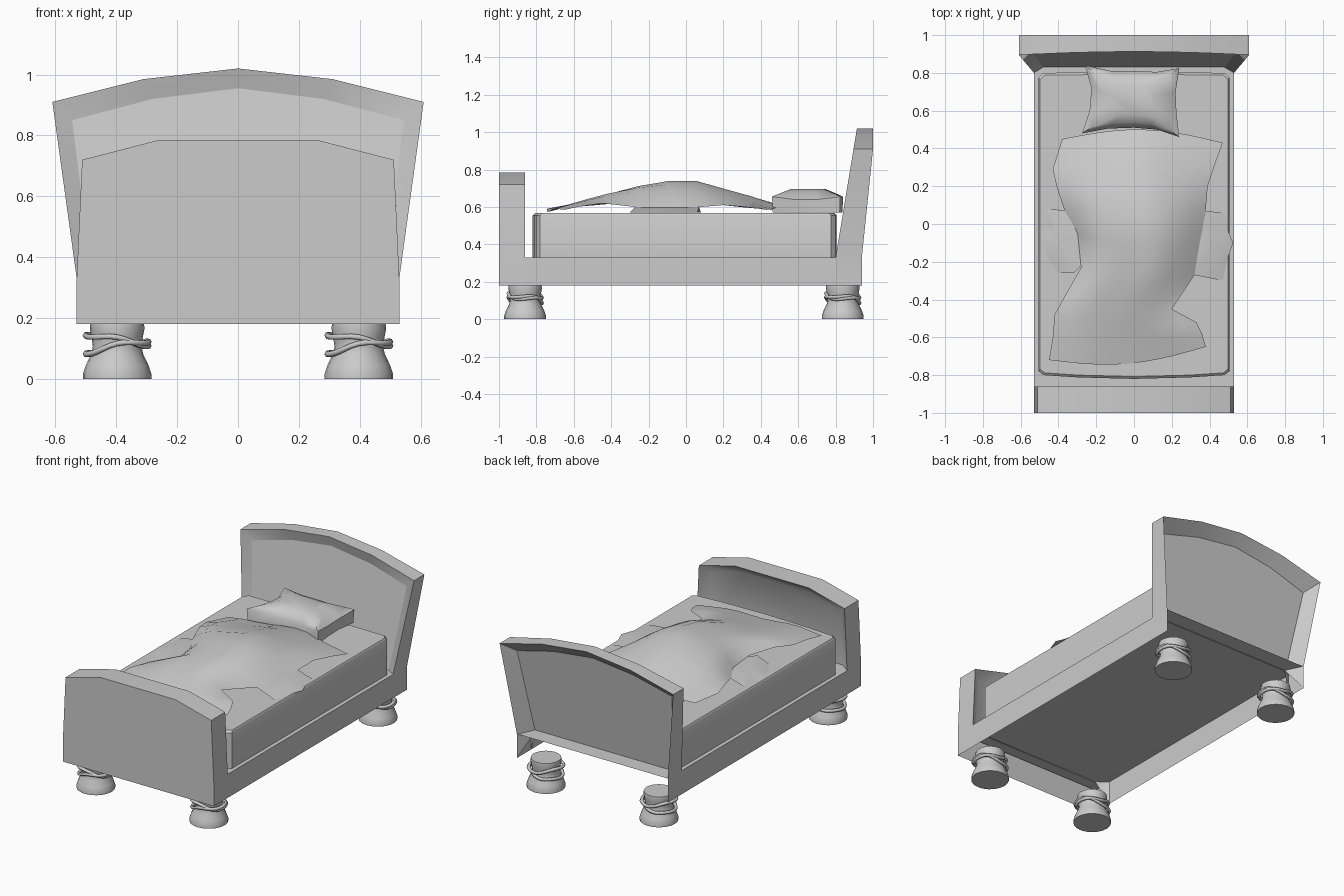
import bpy, bmesh
from math import sin, cos, pi, radians

if "Cube" in bpy.data.objects:
    bpy.data.objects.remove(bpy.data.objects["Cube"])


def mesh_object(name, verts, faces, angle=40, up=False):
    """Make a shaded mesh; open upward-facing sheets use up=True."""
    bm = bmesh.new()
    vs = [bm.verts.new(v) for v in verts]
    for f in faces:
        bm.faces.new([vs[i] for i in f])
    bmesh.ops.recalc_face_normals(bm, faces=bm.faces)
    bm.normal_update()
    if up and sum(f.normal.z * f.calc_area() for f in bm.faces) < 0:
        bmesh.ops.reverse_faces(bm, faces=bm.faces)
    me = bpy.data.meshes.new(name)
    bm.to_mesh(me)
    bm.free()
    me.shade_smooth()
    me.set_sharp_from_angle(angle=radians(angle))
    ob = bpy.data.objects.new(name, me)
    bpy.context.collection.objects.link(ob)
    return ob


def loft(name, rings, closed=False, caps=(), angle=40, up=False):
    """Skin equal-length rings with quads; caps lists ring indices to fill."""
    n = len(rings[0])
    verts = [p for r in rings for p in r]
    faces = []
    for k in range(len(rings) - 1):
        for i in range(n if closed else n - 1):
            j = (i + 1) % n
            faces.append((k * n + i, k * n + j, (k + 1) * n + j, (k + 1) * n + i))
    for c in caps:
        faces.append([c % len(rings) * n + i for i in range(n)])
    return mesh_object(name, verts, faces, angle, up)


def arch(half, y):
    """Mirror a half outline (x, z) into a full path; y is a function of z."""
    left = [(-x, z) for x, z in reversed(half) if x > 0]
    return [(x, y(z), z) for x, z in half + left]


# headboard: leaning rim around one recessed panel
def lean(base, slope):
    return lambda z: base + slope * max(0, z - 0.33)


outer = [(0.53, 0.18), (0.53, 0.33), (0.61, 0.91), (0.31, 0.985), (0, 1.02)]
inner = [(0.475, 0.325), (0.48, 0.335), (0.545, 0.85), (0.28, 0.92), (0, 0.955)]
back_y = lambda z: min(1.0, 0.94 + 0.104 * max(0, z - 0.33))
loft("headboard_rim", [arch(inner, lean(0.83, 0.165)), arch(outer, lean(0.80, 0.165)),
                       arch(outer, back_y), arch(inner, lean(0.832, 0.165))], angle=50)
loft("headboard_panel", [arch(inner, lean(0.83, 0.165))], caps=(0,))

# footboard: flat front, shallow recess facing the mattress
outer = [(0.53, 0.18), (0.53, 0.33), (0.512, 0.72), (0.26, 0.785)]
inner = [(0.465, 0.325), (0.465, 0.335), (0.45, 0.67), (0.24, 0.73)]
loft("footboard", [arch(outer, lambda z: -1.0), arch(outer, lambda z: -0.86),
                   arch(inner, lambda z: -0.91)], caps=(0, 2), angle=50)

# frame: side rails joined by the deck, open underneath
loft("bed_frame", [[(x, y, z) for x, z in ((-0.53, 0.18), (-0.53, 0.33), (0.53, 0.33), (0.53, 0.18))]
                   for y in (-0.99, 0.935)], up=True)

# mattress: slightly bowed ends and chamfered corners
def mattress_ring(z, s):
    half = [(0.0, -0.82), (0.30, -0.812), (0.48, -0.80), (0.505, -0.78),
            (0.505, 0.775), (0.48, 0.80), (0.0, 0.805)]
    full = half + [(-x, y) for x, y in reversed(half[1:-1])]
    return [(x * s, y * s, z) for x, y in full]


loft("mattress", [mattress_ring(0.33, 1), mattress_ring(0.555, 1), mattress_ring(0.567, 0.985)],
     closed=True, caps=(0, 2), angle=35)

# blanket: rows of left xy, right xy, middle y, edge z, crest z
rows = [(-0.45, -0.72, 0.38, -0.65, -0.74, 0.585, 0.585),
        (-0.43, -0.60, 0.36, -0.58, -0.62, 0.60, 0.615),
        (-0.42, -0.48, 0.33, -0.52, -0.52, 0.61, 0.64),
        (-0.36, -0.37, 0.20, -0.45, -0.40, 0.62, 0.67),
        (-0.28, -0.23, 0.32, -0.27, -0.25, 0.60, 0.71),
        (-0.31, -0.05, 0.37, -0.05, -0.10, 0.59, 0.735),
        (-0.37, 0.08, 0.38, 0.08, 0.05, 0.60, 0.735),
        (-0.41, 0.20, 0.39, 0.20, 0.20, 0.61, 0.69),
        (-0.43, 0.29, 0.43, 0.32, 0.34, 0.60, 0.65),
        (-0.38, 0.45, 0.47, 0.43, 0.50, 0.585, 0.60)]
N = 10
sheet = []
for k, (xl, yl, xr, yr, ym, ze, zc) in enumerate(rows):
    ring = []
    for i in range(N + 1):
        t = i / N
        b = sin(pi * t)
        y = yl + (yr - yl) * t + b * (ym - (yl + yr) / 2)
        fold = 0.012 * sin(3 * pi * t + 0.3 * k) * b
        ring.append((xl + (xr - xl) * t, y, ze + (zc - ze) * b ** 0.8 + fold))
    sheet.append(ring)
loft("blanket", sheet, angle=60, up=True)

# blanket flaps spilling out on both sides
flaps = {"left_blanket_flap": [(-0.34, 0.07), (-0.46, 0.08), (-0.45, 0.02), (-0.49, -0.05), (-0.46, -0.17),
                               (-0.40, -0.26), (-0.32, -0.26), (-0.28, -0.22), (-0.27, -0.08)],
         "right_blanket_flap": [(0.36, 0.07), (0.48, 0.06), (0.50, -0.04), (0.525, -0.10), (0.49, -0.20),
                                (0.47, -0.30), (0.32, -0.27), (0.31, -0.18), (0.34, -0.05)]}
for name, pts in flaps.items():
    cx = sum(p[0] for p in pts) / len(pts)
    ring = [(x, y, 0.60 if abs(x) < 0.37 else 0.57) for x, y in pts] + [(cx, -0.1, 0.60)]
    n = len(pts)
    mesh_object(name, ring, [(i, (i + 1) % n, n) for i in range(n)], up=True)

# pillow: pinched sides, pointed corners, flat crown
edge = [(-0.275, 0.48), (-0.14, 0.505), (0, 0.51), (0.12, 0.50), (0.24, 0.46), (0.225, 0.58), (0.22, 0.70),
        (0.24, 0.825), (0.12, 0.805), (0, 0.81), (-0.12, 0.81), (-0.26, 0.84), (-0.225, 0.72), (-0.235, 0.60)]


def pillow_ring(s, z, zc):
    return [(-0.01 + (x + 0.01) * s, 0.655 + (y - 0.655) * s, zc if i in (0, 4, 7, 11) else z)
            for i, (x, y) in enumerate(edge)]


loft("pillow", [pillow_ring(0.98, 0.57, 0.57), pillow_ring(1, 0.64, 0.655),
                pillow_ring(0.8, 0.675, 0.672), pillow_ring(0.5, 0.697, 0.695)],
     closed=True, caps=(0, -1), angle=45)

# feet: turned profile with two crossing rope loops
profile = [(0.112, 0), (0.112, 0.018), (0.103, 0.045), (0.086, 0.08),
           (0.080, 0.105), (0.084, 0.135), (0.09, 0.165), (0.088, 0.182)]
SEG = 20


def circle(cx, cy, r, z):
    return [(cx + r * cos(2 * pi * i / SEG), cy + r * sin(2 * pi * i / SEG), z) for i in range(SEG)]


def rope(name, cx, cy, z0, tilt, phase):
    rings = []
    for i in range(25):
        a = 2 * pi * i / 24
        r = 0.097 + 0.007 * cos(2 * a + phase)
        z = z0 + tilt * cos(a + phase) + 0.006 * sin(3 * a)
        rings.append([(cx + (r + 0.010 * cos(b)) * cos(a), cy + (r + 0.010 * cos(b)) * sin(a),
                       z + 0.010 * sin(b)) for b in (2 * pi * j / 6 for j in range(6))])
    loft(name, rings, closed=True, angle=70)


for side, cx in (("left", -0.397), ("right", 0.397)):
    for end, cy in (("front", -0.86), ("back", 0.838)):
        foot = f"{end}_{side}_foot"
        loft(foot, [circle(cx, cy, r, z) for r, z in profile], closed=True, caps=(0, -1))
        rope(foot + "_lower_rope", cx, cy, 0.102, 0.022, 0.4)
        rope(foot + "_upper_rope", cx, cy, 0.126, -0.018, -0.3)
